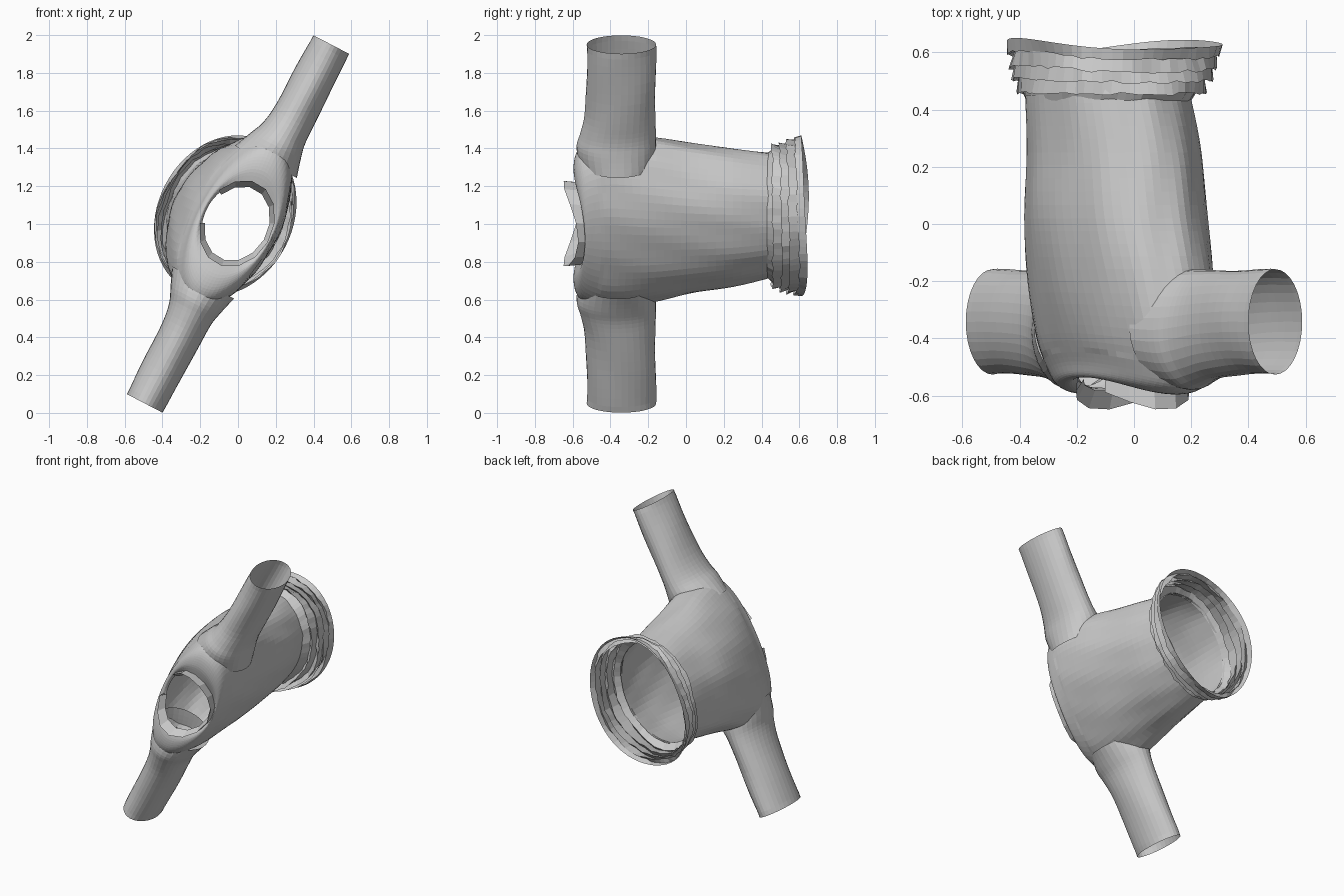
import bpy, bmesh, random
from math import sin, cos, pi, tau, radians

if "Cube" in bpy.data.objects:
    bpy.data.objects.remove(bpy.data.objects["Cube"])

random.seed(4)
SU, CU = 0.461, 0.887          # sleeve direction in the xz plane (x, z)


def place(u, v, y):
    """Garment axes: u along the sleeves, v through the chest, y down the body."""
    return (u * SU + v * CU, y, 1.0 + u * CU - v * SU)


def spline(rows, steps):
    """Catmull-Rom through rows of section values."""
    out = []
    for i in range(len(rows) - 1):
        p0, p1, p2, p3 = (rows[max(i - 1, 0)], rows[i], rows[i + 1],
                          rows[min(i + 2, len(rows) - 1)])
        for s in range(steps):
            t = s / steps
            out.append([0.5 * (2 * b + (c - a) * t + (2 * a - 5 * b + 4 * c - d) * t * t
                               + (3 * b - a - 3 * c + d) * t ** 3)
                        for a, b, c, d in zip(p0, p1, p2, p3)])
    return out + [list(rows[-1])]


def skin(name, rings, closed=True, drop=None):
    """Bridge rings of (u, v, y) points into an open surface."""
    bm = bmesh.new()
    vs = [[bm.verts.new(place(*p)) for p in r] for r in rings]
    n = len(rings[0])
    for i in range(len(rings) - 1):
        for j in range(n if closed else n - 1):
            k = (j + 1) % n
            mid = [(rings[i][j][c] + rings[i + 1][k][c]) / 2 for c in range(3)]
            if not (drop and drop(*mid)):
                bm.faces.new((vs[i][j], vs[i][k], vs[i + 1][k], vs[i + 1][j]))
    bmesh.ops.delete(bm, geom=[v for v in bm.verts if not v.link_faces], context='VERTS')
    bmesh.ops.recalc_face_normals(bm, faces=bm.faces)
    me = bpy.data.meshes.new(name)
    bm.to_mesh(me)
    bm.free()
    ob = bpy.data.objects.new(name, me)
    bpy.context.collection.objects.link(ob)
    return ob


# Body: y at shoulder ends, y at chest sides, v centre, half width u, half depth v
N = 64
body_rows = [
    (-0.575, -0.515, -0.005, 0.225, 0.178),
    (-0.595, -0.535, -0.005, 0.31, 0.19),
    (-0.585, -0.525, -0.01, 0.40, 0.205),
    (-0.54, -0.48, -0.015, 0.46, 0.215),
    (-0.42, -0.38, -0.03, 0.50, 0.24),
    (-0.20, -0.20, -0.05, 0.475, 0.27),
    (0.02, 0.02, -0.07, 0.425, 0.285),
    (0.25, 0.25, -0.08, 0.385, 0.28),
    (0.45, 0.45, -0.105, 0.345, 0.27),
]
rings = []
for ye, ys, vc, a, b in spline(body_rows, 5):
    ring = []
    for j in range(N):
        t = tau * j / N
        w = 1 + 0.008 * sin(7 * t + 4 * ye) + 0.006 * sin(13 * t - 9 * ye)
        if ye < -0.5:
            w = 1
        ring.append((a * cos(t) * w, vc + b * sin(t) * w, ys + (ye - ys) * cos(t) ** 2))
    rings.append(ring)
skin("body", rings,
     drop=lambda u, v, y: abs(u) > 0.43 and -0.48 < y < -0.24 and abs(v) < 0.1)

# Gathered hem: folds zigzag back and forth while flaring out
hem_rows = [  # y, v centre, half width u, half depth v
    (0.43, -0.100, 0.345, 0.270), (0.48, -0.095, 0.385, 0.290),
    (0.455, -0.09, 0.400, 0.310), (0.53, -0.085, 0.385, 0.305),
    (0.50, -0.08, 0.410, 0.335), (0.57, -0.08, 0.395, 0.325),
    (0.54, -0.08, 0.425, 0.345), (0.60, -0.08, 0.410, 0.335),
    (0.585, -0.08, 0.432, 0.350), (0.625, -0.08, 0.442, 0.358),
]
rings = []
for i, (y, vc, a, b) in enumerate(hem_rows):
    ph, inner = random.uniform(0, tau), 0 < i < len(hem_rows) - 1
    ring = []
    for j in range(N):
        t = tau * j / N
        k = 1 + (0.018 * sin(5 * t + ph) + random.uniform(-0.012, 0.012) if inner else 0)
        dy = -0.02 * cos(2 * t) + 0.008 * sin(3 * t + 1)
        dy = dy * (y - 0.43) / 0.2 + (random.uniform(-0.006, 0.006) if inner else 0)
        ring.append((0.04 * (y - 0.43) + a * cos(t) * k, vc + b * sin(t) * k, y + dy))
    rings.append(ring)
skin("gathered_hem", rings)

# Sleeves: u, y centre, v centre, half height y, half width v
M = 32
sleeve_rows = [
    (0.36, -0.365, -0.02, 0.200, 0.185), (0.46, -0.370, -0.012, 0.210, 0.150),
    (0.54, -0.362, -0.005, 0.200, 0.125), (0.66, -0.350, 0.0, 0.187, 0.115),
    (0.88, -0.342, 0.0, 0.182, 0.112), (1.071, -0.342, 0.0, 0.184, 0.106),
]
for side, name in ((1, "upper_sleeve"), (-1, "lower_sleeve")):
    rings = []
    for u, yc, vc, ry, rv in spline(sleeve_rows, 4):
        ring = []
        for j in range(M):
            t = tau * j / M
            w = 1 + 0.012 * sin(3 * t + 14 * u) * (u < 1.05)
            ring.append((side * u, vc + rv * sin(t) * w, yc + ry * cos(t) * w))
        rings.append(ring)
    skin(name, rings)

# Collar: angular band around the neck opening, split on one side
rings = [[], [], []]
for j in range(13):
    t = radians(-62 + 310 * j / 12)
    c, s = cos(t), sin(t)
    lift = c * c
    rings[0].append((0.232 * c, -0.005 + 0.186 * s, -0.515 - 0.06 * lift))
    rings[1].append((0.240 * c, -0.005 + 0.190 * s, -0.57 - 0.08 * lift))
    rings[2].append((0.205 * c, -0.005 + 0.165 * s, -0.535 - 0.05 * lift))
skin("collar", rings, closed=False)
